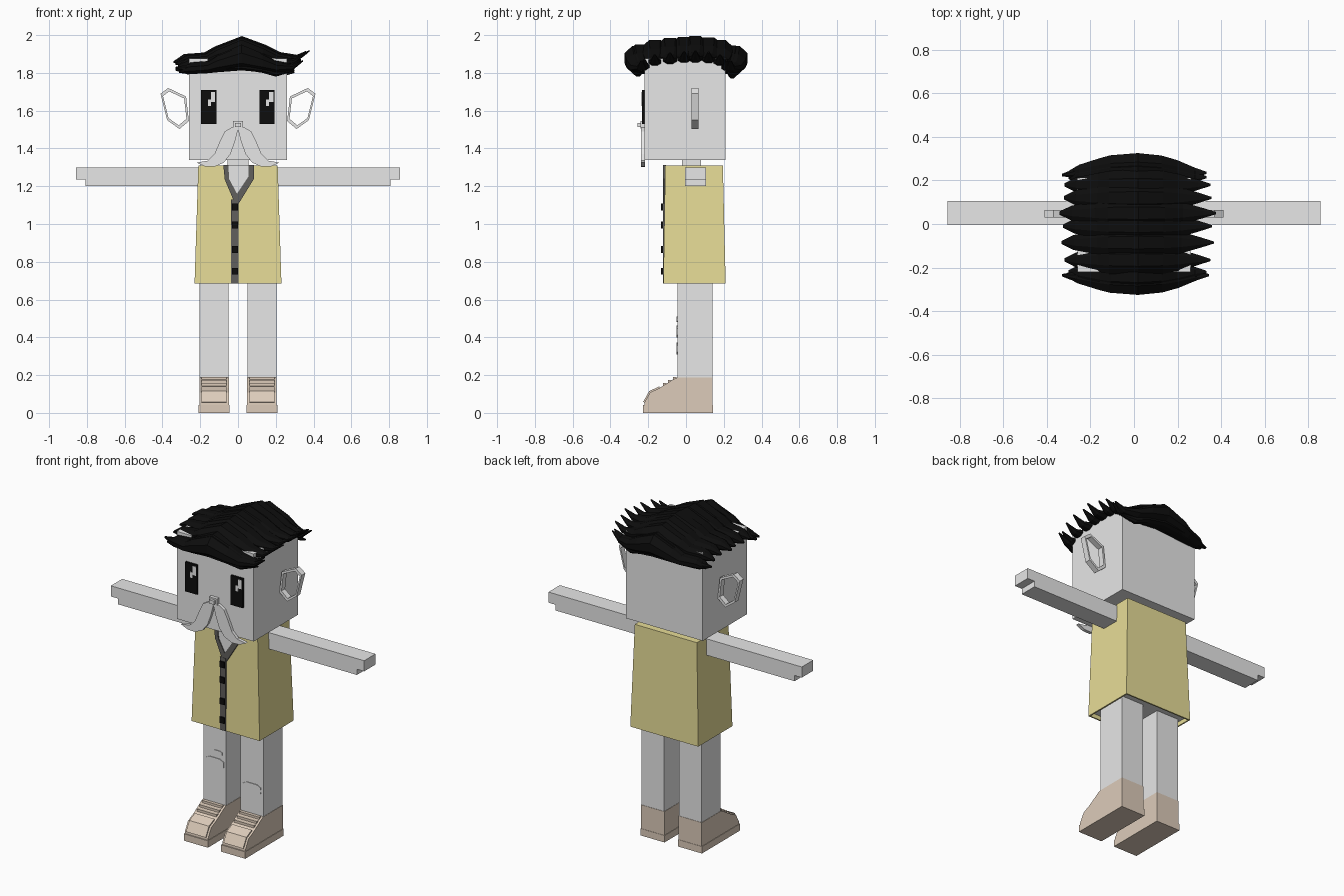
import bpy
import bmesh
import math
from mathutils import Vector

cube = bpy.data.objects.get("Cube")
if cube:
    bpy.data.objects.remove(cube, do_unlink=True)


def material(name, r, g, b):
    m = bpy.data.materials.new(name)
    m.use_nodes = True
    m.diffuse_color = (r, g, b, 1)
    m.node_tree.nodes["Principled BSDF"].inputs["Base Color"].default_value = (r, g, b, 1)
    return m


GREY = material("pale grey", 0.8, 0.8, 0.8)
YELLOW = material("straw yellow", 0.8, 0.72, 0.31)
BEIGE = material("shoe beige", 0.72, 0.6, 0.49)
TRIM = material("charcoal trim", 0.12, 0.115, 0.11)
BLACK = material("black", 0.004, 0.004, 0.004)


def finish(name, bm, *mats):
    bmesh.ops.recalc_face_normals(bm, faces=bm.faces)
    mesh = bpy.data.meshes.new(name)
    bm.to_mesh(mesh)
    bm.free()
    for m in mats:
        mesh.materials.append(m)
    obj = bpy.data.objects.new(name, mesh)
    bpy.context.collection.objects.link(obj)
    return obj


def loft(name, rings, mat):
    """Skin closed rings of points and cap both ends."""
    bm = bmesh.new()
    loops = [[bm.verts.new(p) for p in ring] for ring in rings]
    n = len(loops[0])
    for a, b in zip(loops, loops[1:]):
        for i in range(n):
            j = (i + 1) % n
            bm.faces.new((a[i], a[j], b[j], b[i]))
    bm.faces.new(loops[0])
    bm.faces.new(loops[-1])
    return finish(name, bm, mat)


def front_prism(name, pts, y0, y1, mat, flip=1):
    """Outline in x and z, extruded along y."""
    return loft(name, [[(flip * x, y, z) for x, z in pts] for y in (y0, y1)], mat)


def side_prism(name, pts, x0, x1, mat):
    """Outline in y and z, extruded along x."""
    return loft(name, [[(x, y, z) for y, z in pts] for x in (x0, x1)], mat)


def box(name, x0, x1, y0, y1, z0, z1, mat):
    return front_prism(name, [(x0, z0), (x1, z0), (x1, z1), (x0, z1)], y0, y1, mat)


# Head and neck
box("head", -0.26, 0.26, -0.22, 0.21, 1.34, 1.875, GREY)
box("neck", -0.055, 0.055, -0.02, 0.08, 1.28, 1.36, GREY)

# Coat: tapered block with a recessed grey underside
bm = bmesh.new()
low = [bm.verts.new((x, y, 0.685)) for x, y in ((-0.23, -0.12), (0.23, -0.12), (0.23, 0.21), (-0.23, 0.21))]
top = [bm.verts.new((x, y, 1.31)) for x, y in ((-0.21, -0.11), (0.21, -0.11), (0.21, 0.195), (-0.21, 0.195))]
for i in range(4):
    j = (i + 1) % 4
    bm.faces.new((low[i], low[j], top[j], top[i]))
bm.faces.new(top)
under = bm.faces.new(low[::-1])
bm.normal_update()
bmesh.ops.inset_region(bm, faces=[under], thickness=0.012)
rim = bmesh.ops.extrude_face_region(bm, geom=[under])
for v in [g for g in rim["geom"] if isinstance(g, bmesh.types.BMVert)]:
    v.co.z += 0.025
if under.is_valid:
    bm.faces.remove(under)
for f in bm.faces:
    if 0.70 < f.calc_center_median().z < 0.72:
        f.material_index = 1
finish("coat", bm, YELLOW, GREY)

# Collar opening, collar band, button strip and buttons
inner = [(0.055, 1.312), (0.055, 1.25), (-0.005, 1.16), (-0.048, 1.24), (-0.05, 1.312)]
outer = [(-0.078, 1.312), (-0.07, 1.235), (-0.015, 1.105), (0.002, 1.105), (0.085, 1.24), (0.085, 1.312)]
front_prism("chest_opening", inner, -0.117, -0.108, GREY)
front_prism("collar_band", outer + inner, -0.122, -0.105, TRIM)
box("button_strip", -0.037, 0.003, -0.123, -0.105, 0.685, 1.13, TRIM)
for z in (0.75, 0.865, 0.995, 1.09):
    box("button", -0.033, -0.001, -0.133, -0.11, z - 0.018, z + 0.018, BLACK)

# Face: eyes, glints and nose
for cx in (-0.155, 0.153):
    box("eye", cx - 0.04, cx + 0.04, -0.232, -0.215, 1.53, 1.71, BLACK)
    box("eye_glint", cx + 0.012, cx + 0.034, -0.235, -0.227, 1.645, 1.7, GREY)
    box("eye_glint_small", cx - 0.005, cx + 0.012, -0.235, -0.227, 1.625, 1.66, GREY)
box("nose", -0.027, 0.027, -0.24, -0.21, 1.505, 1.545, GREY)
box("nose_tip", -0.016, 0.016, -0.256, -0.235, 1.513, 1.535, GREY)

MOUSTACHE = [(0, 1.515), (0.035, 1.51), (0.07, 1.49), (0.095, 1.44), (0.125, 1.37), (0.16, 1.335),
             (0.22, 1.325), (0.175, 1.305), (0.125, 1.303), (0.075, 1.325), (0.04, 1.37), (0.018, 1.43), (0, 1.5)]
EAR = [(0.41, 1.69), (0.37, 1.72), (0.275, 1.675), (0.26, 1.545), (0.31, 1.503), (0.375, 1.55)]

for side, s in (("left", 1), ("right", -1)):
    front_prism(side + "_moustache", MOUSTACHE, -0.238, -0.218, GREY, s)

    # Ear: hollow six-sided ring
    centre = Vector((0.335, 1.615))
    hole = [centre + (Vector(p) - centre) * 0.83 for p in EAR]
    bm = bmesh.new()
    loops = [[bm.verts.new((s * x, y, z)) for x, z in pts]
             for pts, y in ((EAR, 0.03), (hole, 0.03), (hole, 0.065), (EAR, 0.065))]
    for k in range(4):
        a, b = loops[k], loops[(k + 1) % 4]
        for i in range(6):
            j = (i + 1) % 6
            bm.faces.new((a[i], a[j], b[j], b[i]))
    finish(side + "_ear", bm, GREY)

    # Arm with the hand end stepped up underneath
    arm = [(0.2, 1.2), (0.808, 1.2), (0.808, 1.235), (0.857, 1.235), (0.857, 1.3), (0.2, 1.3)]
    front_prism(side + "_arm", arm, -0.005, 0.105, GREY, s)

    # Leg, sole and upper of the shoe
    x0, x1 = sorted((s * 0.05, s * 0.203))
    box(side + "_leg", x0, x1, -0.045, 0.139, 0.1, 0.72, GREY)
    box(side + "_sole", x0 - 0.005, x1 + 0.005, -0.227, 0.143, 0, 0.042, BEIGE)
    shoe = [(-0.222, 0.03), (-0.22, 0.055), (-0.19, 0.108), (-0.14, 0.132), (-0.06, 0.182),
            (-0.045, 0.187), (0.141, 0.187), (0.141, 0.03)]
    side_prism(side + "_shoe", shoe, x0 - 0.002, x1 + 0.002, BEIGE)
    toe = [(-0.227, 0.058), (-0.195, 0.115), (-0.142, 0.14), (-0.135, 0.12), (-0.21, 0.05)]
    side_prism(side + "_toe_cap", toe, x0 + 0.01, x1 - 0.01, BEIGE)
    for k in range(3):
        y, z = -0.115 + 0.026 * k, 0.148 + 0.016 * k
        box(side + "_lace", x0 + 0.01, x1 - 0.01, y - 0.007, y + 0.012, z - 0.01, z + 0.01, BEIGE)


# Torn knee patches
def patch(name, cx, cz, w, h):
    pts = []
    for i in range(12):
        a = math.tau * i / 12
        r = 1 if i % 3 else 0.88
        pts.append((cx + w * r * math.cos(a), cz + h * r * math.sin(a)))
    front_prism(name, pts, -0.049, -0.042, GREY)


patch("right_knee_patch", -0.125, 0.43, 0.07, 0.036)
patch("right_knee_patch_small", -0.105, 0.495, 0.035, 0.017)
patch("left_knee_patch", 0.127, 0.34, 0.07, 0.036)

# Hair: swept locks running across the head; each step is x, top, bottom, half width
LOCK = [(-0.335, 1.862, 1.852, 0.008), (-0.28, 1.9, 1.845, 0.035), (-0.175, 1.908, 1.85, 0.055),
        (-0.12, 1.94, 1.855, 0.065), (0.02, 1.995, 1.865, 0.072), (0.14, 1.95, 1.855, 0.065),
        (0.22, 1.91, 1.85, 0.05), (0.31, 1.895, 1.865, 0.024), (0.37, 1.92, 1.912, 0.005)]
FRINGE = [(-0.33, 1.832, 1.822, 0.006), (-0.26, 1.845, 1.8, 0.025), (-0.12, 1.84, 1.81, 0.035),
          (0.02, 1.842, 1.818, 0.04), (0.13, 1.838, 1.8, 0.035), (0.2, 1.82, 1.78, 0.02), (0.3, 1.818, 1.81, 0.005)]


def lock(name, steps, y, drop=0.0, bulge=0.0, stretch=1.0):
    rings = []
    for x, hi, lo, w in steps:
        mid, half = (hi + lo) / 2 - drop, (hi - lo) / 2
        yc = y + bulge * (1 - min(1, abs(x) / 0.3) ** 2)
        ring = []
        for i in range(8):
            a = math.tau * (i + 0.5) / 8
            ring.append((x * stretch, yc + 1.06 * w * math.cos(a), mid + 1.08 * half * math.sin(a)))
        rings.append(ring)
    return loft(name, rings, BLACK)


ROWS = [(-0.235, 0.065, -0.02, 0.93), (-0.165, 0.025, 0, 0.95), (-0.085, 0.012, 0, 0.99), (-0.01, 0.005, 0, 0.97),
        (0.05, 0, 0, 1.02), (0.12, 0.008, 0, 0.96), (0.18, 0.025, 0, 0.95), (0.235, 0.065, 0.02, 0.9)]
for y, drop, bulge, stretch in ROWS:
    lock("hair_lock", LOCK, y, drop * 0.8, bulge, stretch)
lock("hair_fringe", FRINGE, -0.235, 0, -0.035)
lock("hair_back_fringe", FRINGE, 0.225, 0.01, 0.035)
# Low side tufts at the front and back corners
lock("hair_edge_front", LOCK, -0.22, 0.045, -0.02, 0.9)
lock("hair_edge_back", LOCK, 0.215, 0.05, 0.02, 0.9)
